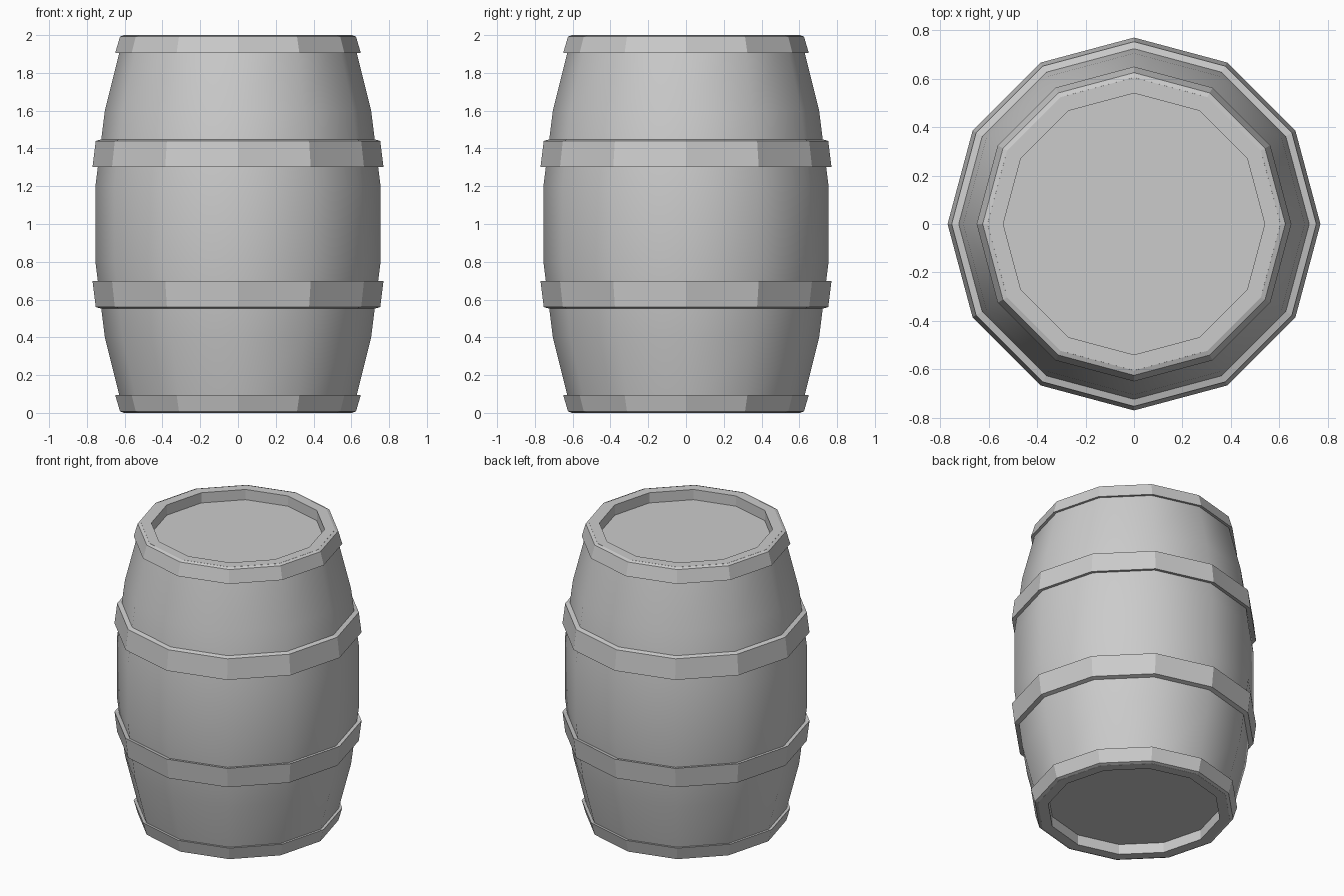
import bpy
import bmesh
from math import sin, cos, pi

SIDES = 12

cube = bpy.data.objects.get("Cube")
if cube:
    bpy.data.objects.remove(cube, do_unlink=True)

# One plain grey for the whole barrel
grey = bpy.data.materials.new("plain_grey")
grey.use_nodes = True
grey.diffuse_color = (0.6, 0.6, 0.6, 1)
bsdf = next(n for n in grey.node_tree.nodes if n.type == 'BSDF_PRINCIPLED')
bsdf.inputs["Base Color"].default_value = (0.6, 0.6, 0.6, 1)


def lathe(name, profile, closed=False, smooth=lambda f: False):
    """Revolve (radius, z) points; open profiles get flat end caps."""
    bm = bmesh.new()
    rings = [[bm.verts.new((r * cos(2 * pi * i / SIDES), r * sin(2 * pi * i / SIDES), z))
              for i in range(SIDES)] for r, z in profile]
    pairs = list(zip(rings, rings[1:]))
    if closed:
        pairs.append((rings[-1], rings[0]))
    else:
        bm.faces.new(rings[0])
        bm.faces.new(rings[-1])
    for a, b in pairs:
        for i in range(SIDES):
            j = (i + 1) % SIDES
            bm.faces.new((a[i], a[j], b[j], b[i]))
    bmesh.ops.recalc_face_normals(bm, faces=bm.faces)
    bm.normal_update()
    for f in bm.faces:
        f.smooth = smooth(f)
    for e in bm.edges:
        if len(e.link_faces) == 2 and e.calc_face_angle() > 0.7:
            e.smooth = False
    mesh = bpy.data.meshes.new(name)
    bm.to_mesh(mesh)
    bm.free()
    mesh.materials.append(grey)
    obj = bpy.data.objects.new(name, mesh)
    bpy.context.collection.objects.link(obj)
    return obj


def is_stave(f):
    c = f.calc_center_median()
    return abs(f.normal.z) < 0.5 and f.normal.x * c.x + f.normal.y * c.y > 0


# Bulging body with a recessed head at each end
lower = [(0.54, 0.07), (0.54, 0), (0.605, 0), (0.705, 0.4), (0.755, 0.8)]
upper = [(r, 2 - z) for r, z in reversed(lower)]
lathe("barrel_body", lower + upper, smooth=is_stave)

# Hoops: upper ones from a cross-section, lower ones mirrored
hoops = {
    "end_hoop": [(0.62, 1.91), (0.65, 1.905), (0.625, 1.992), (0.603, 2.0)],
    "middle_hoop": [(0.735, 1.31), (0.77, 1.303), (0.753, 1.44), (0.72, 1.449)],
}
for name, section in hoops.items():
    lathe("upper_" + name, section, closed=True)
    lathe("lower_" + name, [(r, 2 - z) for r, z in section], closed=True)
